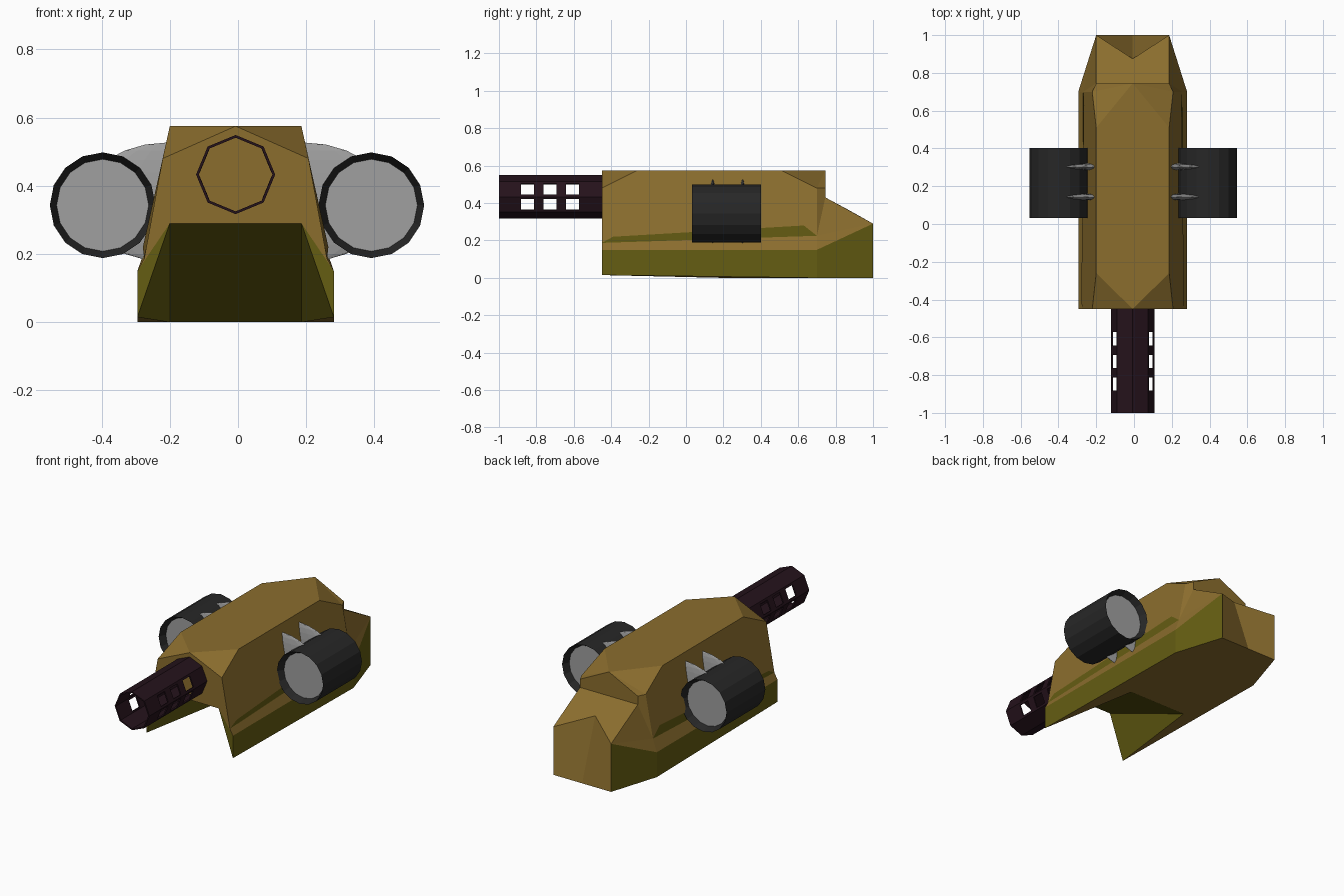
import bpy, bmesh, math
from mathutils import Matrix

if "Cube" in bpy.data.objects:
    bpy.data.objects.remove(bpy.data.objects["Cube"])

CX = -0.007  # the model sits very slightly left of the origin


def material(name, rgb):
    m = bpy.data.materials.new(name)
    m.diffuse_color = (*rgb, 1)
    m.use_nodes = True
    m.node_tree.nodes["Principled BSDF"].inputs["Base Color"].default_value = m.diffuse_color
    return m


GOLD = material("ochre", (0.26, 0.155, 0.027))
OLIVE = material("olive", (0.13, 0.11, 0.006))
BLACK = material("charcoal", (0.02, 0.02, 0.02))
PLUM = material("dark_plum", (0.018, 0.006, 0.011))
GREY = material("grey", (0.35, 0.35, 0.35))


def finish(bm, name, mats, loc=(0, 0, 0)):
    bmesh.ops.recalc_face_normals(bm, faces=bm.faces)
    me = bpy.data.meshes.new(name)
    bm.to_mesh(me)
    bm.free()
    for m in mats:
        me.materials.append(m)
    ob = bpy.data.objects.new(name, me)
    ob.location = loc
    bpy.context.collection.objects.link(ob)
    return ob


# Hull: named corner points of one half, mirrored across the centre plane
P = dict(
    a0=(0, -.45, .575), a1=(.214, -.45, .48), a2=(.268, -.45, .187), a3=(.288, -.45, .15),
    a4=(.288, -.45, .015), n=(.193, -.45, .29), nc=(0, -.45, .29),
    t1=(.193, -.26, .575), t2=(.193, .51, .575),
    p1=(.272, -.39, .22), p2=(.259, .63, .28),
    b0=(0, .745, .575), b1=(.214, .7, .48), b2=(.262, .7, .225), b3=(.288, .7, .15), b4=(.288, .7, 0),
    c1=(.193, .745, .48), c2=(.193, .745, .43), cc=(0, .745, .43),
    k=(0, .875, .36), e1=(.193, 1, .29), e2=(.193, 1, 0), ec=(0, 1, 0),
    g=(.193, .2, 0), gc=(0, .2, 0))
GOLD_FACES = ["a0 t1 t2 b0", "a0 a1 t1", "b0 t2 b1", "b0 b1 c1", "a1 a2 p1 p2 b2 b1 t2 t1",
              "a2 a3 b3 b2", "b2 b3 e1", "b2 e1 c2", "b1 b2 c2 c1", "b0 c1 c2 cc",
              "cc c2 e1 k", "k e1 e2 ec", "a0 a1 a2 a3 n nc", "ec e2 b4 a4 g gc"]
OLIVE_FACES = ["a2 b2 p2 p1", "a3 a4 b4 b3", "b3 b4 e2 e1", "a3 a4 n", "a4 g n", "nc n g gc"]
bm = bmesh.new()
for s in (1, -1):
    v = {key: bm.verts.new((s * x, y, z)) for key, (x, y, z) in P.items()}
    for idx, faces in enumerate((GOLD_FACES, OLIVE_FACES)):
        for f in faces:
            bm.faces.new([v[key] for key in f.split()]).material_index = idx
bmesh.ops.remove_doubles(bm, verts=bm.verts, dist=1e-4)
finish(bm, "hull", [GOLD, OLIVE], (CX, 0, 0))

# Barrel: open eight-sided tube with three vent windows along each side face
bm = bmesh.new()
ys = [-1, -.895, -.8, -.775, -.68, -.655, -.56, -.44]
rings = [[bm.verts.new((.116 * math.sin(i * math.pi / 4), y, .116 * math.cos(i * math.pi / 4)))
          for i in range(8)] for y in ys]
vents = []
for j in range(len(ys) - 1):
    for i in range(8):
        k = (i + 1) % 8
        f = bm.faces.new((rings[j][i], rings[j][k], rings[j + 1][k], rings[j + 1][i]))
        if j in (1, 3, 5) and i in (1, 2, 5, 6):
            vents.append(f)
bm.faces.new(rings[-1])
bmesh.ops.recalc_face_normals(bm, faces=bm.faces)
bmesh.ops.inset_individual(bm, faces=vents, thickness=.018)
bmesh.ops.delete(bm, geom=vents, context='FACES')
barrel = finish(bm, "barrel", [PLUM], (CX, 0, .433))
wall = barrel.modifiers.new("wall", 'SOLIDIFY')
wall.thickness, wall.offset = .008, -1

for side, s in (("right", 1), ("left", -1)):
    # Side pod: sixteen-sided drum with recessed grey ends
    bm = bmesh.new()
    bmesh.ops.create_cone(bm, cap_ends=True, segments=16, radius1=.155, radius2=.155, depth=.37,
                          matrix=Matrix.Rotation(math.pi / 2, 4, 'X'))
    caps = [f for f in bm.faces if len(f.verts) == 16]
    bmesh.ops.inset_individual(bm, faces=caps, thickness=.02, depth=-.04)
    for f in caps:
        f.material_index = 1
    finish(bm, side + "_pod", [BLACK, GREY], (s * .394 - .003, .217, .343))

    # Pod brackets: thin lens-shaped plates joining pod and hull
    for n, y in enumerate((.143, .303)):
        bm = bmesh.new()
        bmesh.ops.create_uvsphere(bm, u_segments=16, v_segments=12, radius=1,
                                  matrix=Matrix.Diagonal((.25, .018, .175, 1)))
        finish(bm, f"{side}_bracket_{n + 1}", [GREY], (s * .2 + CX, y, .352))
